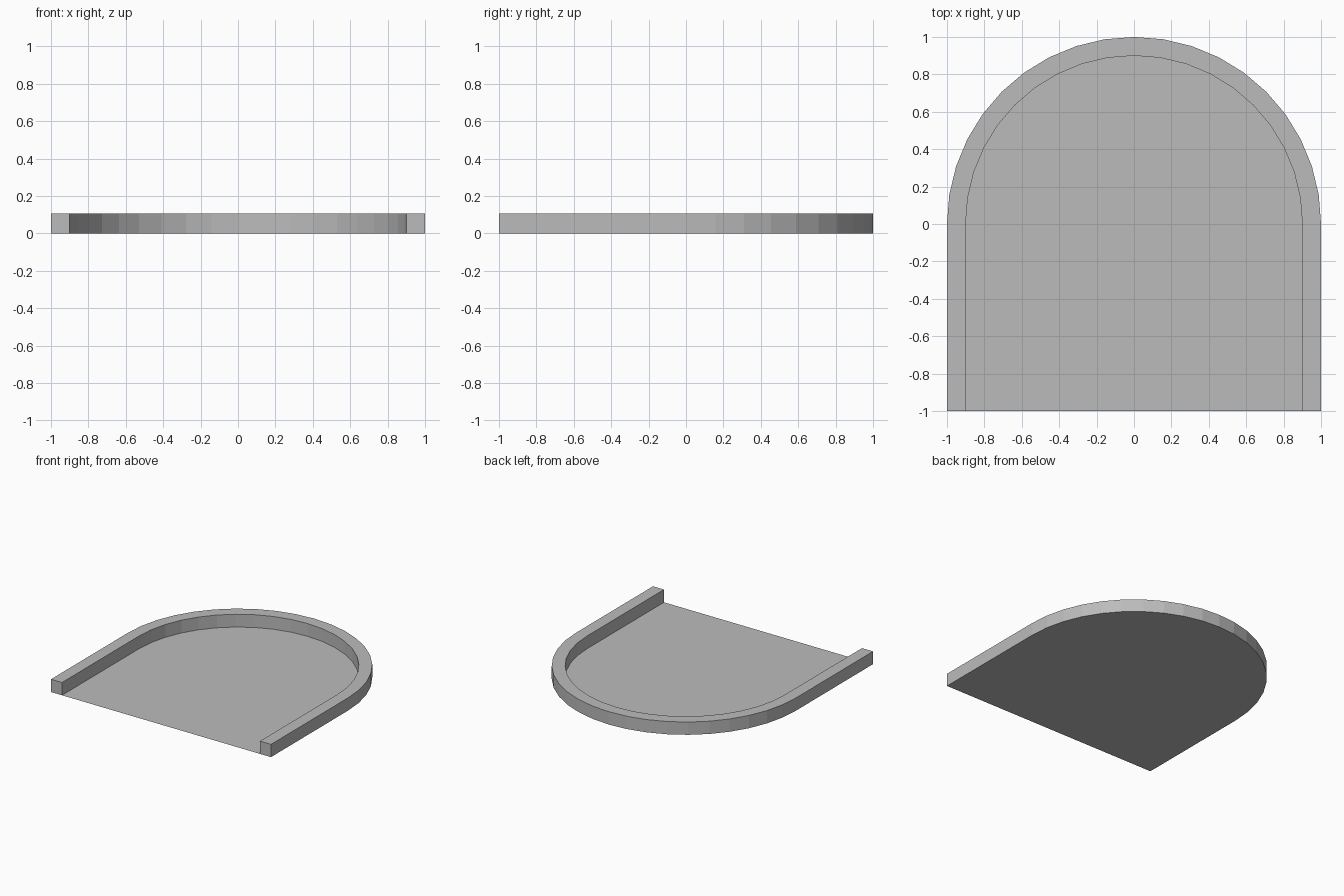
import bpy, bmesh, math

if "Cube" in bpy.data.objects:
    bpy.data.objects.remove(bpy.data.objects["Cube"])

STEPS = 20      # segments in the half-round end
HEIGHT = 0.105  # rim height

grey = bpy.data.materials.new("plain grey")
grey.diffuse_color = (0.5, 0.5, 0.5, 1)
grey.use_nodes = True
grey.node_tree.nodes["Principled BSDF"].inputs["Base Color"].default_value = grey.diffuse_color


def arch(radius):
    """Open outline: straight sides joined by a half circle at the back."""
    arc = [(radius * math.cos(math.pi * i / STEPS), radius * math.sin(math.pi * i / STEPS))
           for i in range(STEPS + 1)]
    return [(radius, -1.0)] + arc + [(-radius, -1.0)]


def finish(name, bm):
    mesh = bpy.data.meshes.new(name)
    bm.to_mesh(mesh)
    bm.free()
    mesh.materials.append(grey)
    obj = bpy.data.objects.new(name, mesh)
    bpy.context.collection.objects.link(obj)


# Rim: a flat horseshoe band raised to full height
bm = bmesh.new()
outer = [bm.verts.new((x, y, 0)) for x, y in arch(1.0)]
inner = [bm.verts.new((x, y, 0)) for x, y in arch(0.9)]
for i in range(len(outer) - 1):
    bm.faces.new((outer[i], outer[i + 1], inner[i + 1], inner[i]))
ext = bmesh.ops.extrude_face_region(bm, geom=bm.faces[:], use_keep_orig=True)
top = [g for g in ext["geom"] if isinstance(g, bmesh.types.BMVert)]
bmesh.ops.translate(bm, verts=top, vec=(0, 0, HEIGHT))
bmesh.ops.recalc_face_normals(bm, faces=bm.faces[:])
finish("rim", bm)

# Floor: a thin sheet filling the inside of the rim
bm = bmesh.new()
bm.faces.new([bm.verts.new((x, y, 0)) for x, y in arch(0.9)])
finish("floor", bm)
